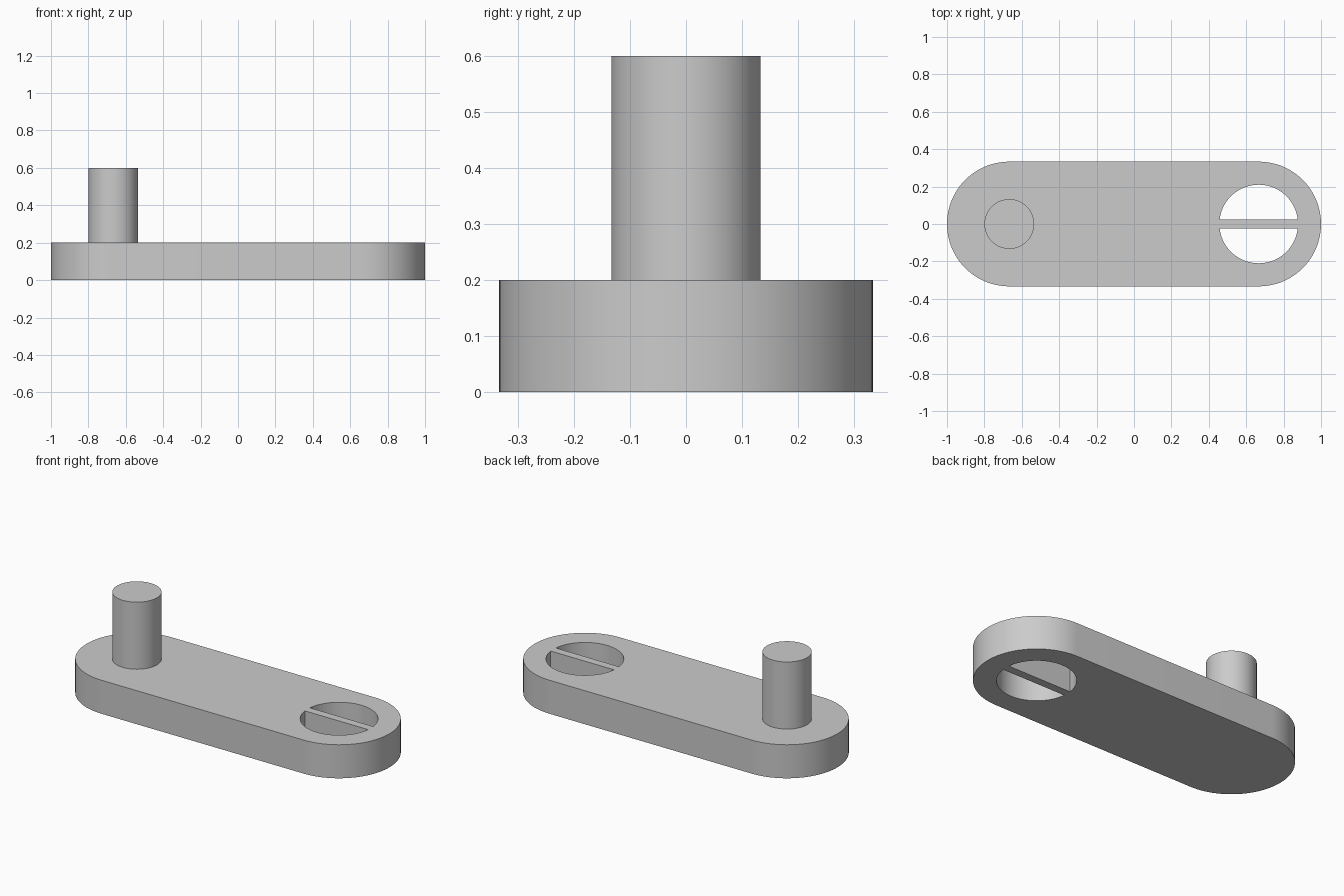
import bpy, bmesh, math
from mathutils import Vector

if "Cube" in bpy.data.objects:
    bpy.data.objects.remove(bpy.data.objects["Cube"], do_unlink=True)

END_X = 2 / 3        # centre of each rounded end
END_R = 1 / 3        # radius of each rounded end
THICK = 0.2
HOLE_R = 0.21
BAR_HALF = 0.024     # half width of the bar across the hole
PIN_R = 0.133
PIN_TOP = 0.6

grey = bpy.data.materials.new("plain_grey")
grey.use_nodes = True
colour = (0.6, 0.6, 0.6, 1)
grey.diffuse_color = colour
grey.node_tree.nodes["Principled BSDF"].inputs["Base Color"].default_value = colour


def arc(cx, radius, start, end, steps=48):
    """Points along an arc centred on the x axis."""
    angles = [start + (end - start) * i / steps for i in range(steps + 1)]
    return [Vector((cx + radius * math.cos(a), radius * math.sin(a), 0)) for a in angles]


def extruded_part(name, loops, bottom, top):
    """Fill the outlines (inner loops become holes) and extrude upwards."""
    bm = bmesh.new()
    edges = []
    for loop in loops:
        verts = [bm.verts.new(p + Vector((0, 0, bottom))) for p in loop]
        edges += [bm.edges.new((v, verts[i - 1])) for i, v in enumerate(verts)]
    bmesh.ops.triangle_fill(bm, use_beauty=True, edges=edges, normal=(0, 0, 1))
    walls = bmesh.ops.extrude_face_region(bm, geom=bm.faces[:], use_keep_orig=True)
    raised = [g for g in walls["geom"] if isinstance(g, bmesh.types.BMVert)]
    bmesh.ops.translate(bm, verts=raised, vec=(0, 0, top - bottom))
    bmesh.ops.recalc_face_normals(bm, faces=bm.faces[:])
    mesh = bpy.data.meshes.new(name)
    bm.to_mesh(mesh)
    bm.free()
    mesh.materials.append(grey)
    obj = bpy.data.objects.new(name, mesh)
    bpy.context.collection.objects.link(obj)
    bpy.ops.object.select_all(action="DESELECT")
    obj.select_set(True)
    bpy.context.view_layer.objects.active = obj
    bpy.ops.object.shade_smooth_by_angle(angle=math.radians(30))
    return obj


# Arm with rounded ends and two half-round openings either side of a bar
quarter = math.pi / 2
outline = arc(END_X, END_R, -quarter, quarter) + arc(-END_X, END_R, quarter, 3 * quarter)
lift = math.asin(BAR_HALF / HOLE_R)
back_opening = arc(END_X, HOLE_R, lift, math.pi - lift)
front_opening = [Vector((p.x, -p.y, 0)) for p in back_opening]
extruded_part("crank_arm", [outline, back_opening, front_opening], 0, THICK)

# Round handle pin standing on the other end
pin_outline = arc(-END_X, PIN_R, 0, 2 * math.pi, 64)[:-1]
extruded_part("handle_pin", [pin_outline], THICK, PIN_TOP)
